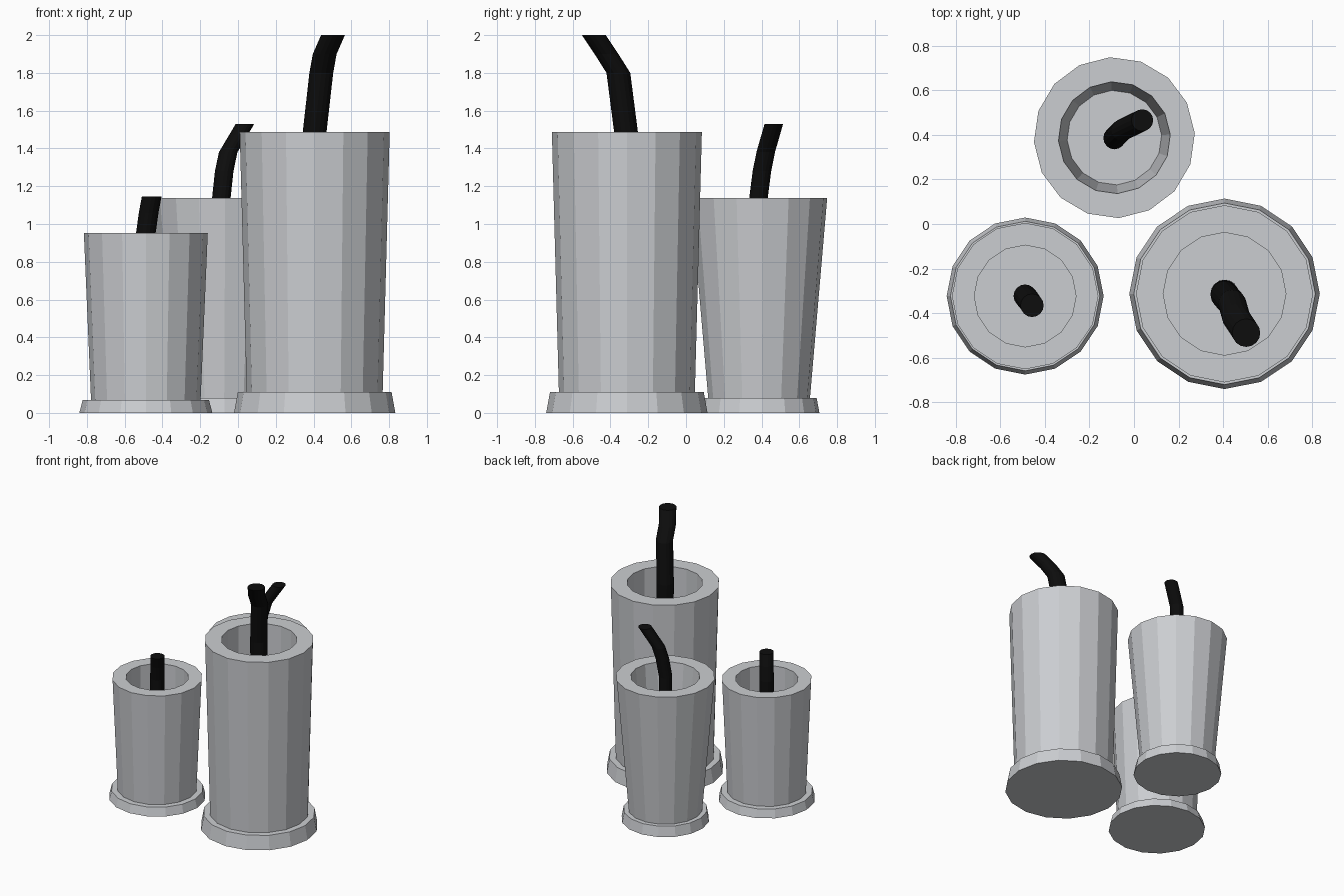
import bpy
import bmesh
from math import cos, sin, radians, tau

SIDES = 16

cube = bpy.data.objects.get("Cube")
if cube:
    bpy.data.objects.remove(cube, do_unlink=True)


def make_material(name, colour):
    mat = bpy.data.materials.new(name)
    mat.use_nodes = True
    mat.diffuse_color = colour
    bsdf = next(n for n in mat.node_tree.nodes if n.type == "BSDF_PRINCIPLED")
    bsdf.inputs["Base Color"].default_value = colour
    bsdf.inputs["Roughness"].default_value = 0.8
    return mat


grey_wax = make_material("grey wax", (0.6, 0.615, 0.64, 1))
black_wick = make_material("black wick", (0.004, 0.004, 0.004, 1))


def loft(name, centre, rings, mat, turn=0.0):
    """Join level rings, each (x, y, z, radius), and cap both ends."""
    bm = bmesh.new()
    loops = []
    for x, y, z, r in rings:
        angles = [turn + tau * i / SIDES for i in range(SIDES)]
        loops.append([bm.verts.new((x + r * cos(a), y + r * sin(a), z)) for a in angles])
    for low, high in zip(loops, loops[1:]):
        for i in range(SIDES):
            j = (i + 1) % SIDES
            bm.faces.new((low[i], low[j], high[j], high[i]))
    bm.faces.new(loops[0][::-1])
    bm.faces.new(loops[-1])
    bmesh.ops.recalc_face_normals(bm, faces=bm.faces)
    mesh = bpy.data.meshes.new(name)
    bm.to_mesh(mesh)
    bm.free()
    mesh.materials.append(mat)
    obj = bpy.data.objects.new(name, mesh)
    obj.location = (*centre, 0)
    bpy.context.collection.objects.link(obj)
    return obj


def candle(name, centre, foot, body, hole, wick_radius, wick_path, turn=0.0):
    foot_low, foot_high, foot_z = foot
    body_low, body_high, top_z = body
    rim, floor, floor_z = hole
    # Flared foot, tapered body and hollow top in one turned profile
    profile = [(foot_low, 0), (foot_high, foot_z), (body_low, foot_z),
               (body_high, top_z), (rim, top_z), (floor, floor_z)]
    loft(name + "_candle", centre, [(0, 0, z, r) for r, z in profile],
         grey_wax, radians(turn))
    # Bent wick standing on the hollow's floor
    path = [(0, 0, floor_z)] + wick_path
    loft(name + "_wick", centre, [(*p, wick_radius) for p in path], black_wick)


candle("tall", (0.406, -0.313),
       foot=(0.427, 0.407, 0.11), body=(0.36, 0.397, 1.488), hole=(0.275, 0.275, 0.98),
       wick_radius=0.063,
       wick_path=[(0, -0.005, 1.49), (0.035, -0.045, 1.8),
                  (0.053, -0.108, 1.9), (0.097, -0.175, 2.0)])

candle("short", (-0.488, -0.323),
       foot=(0.352, 0.335, 0.067), body=(0.29, 0.328, 0.953), hole=(0.228, 0.228, 0.6),
       wick_radius=0.052,
       wick_path=[(0, 0, 0.95), (0.015, -0.018, 1.06), (0.031, -0.042, 1.145)])

candle("back", (-0.088, 0.387),
       foot=(0.32, 0.305, 0.08), body=(0.27, 0.361, 1.137), hole=(0.251, 0.212, 0.68),
       wick_radius=0.049,
       wick_path=[(0, -0.003, 1.14), (0.015, 0.015, 1.28),
                  (0.036, 0.035, 1.38), (0.125, 0.078, 1.53)],
       turn=3.2)
